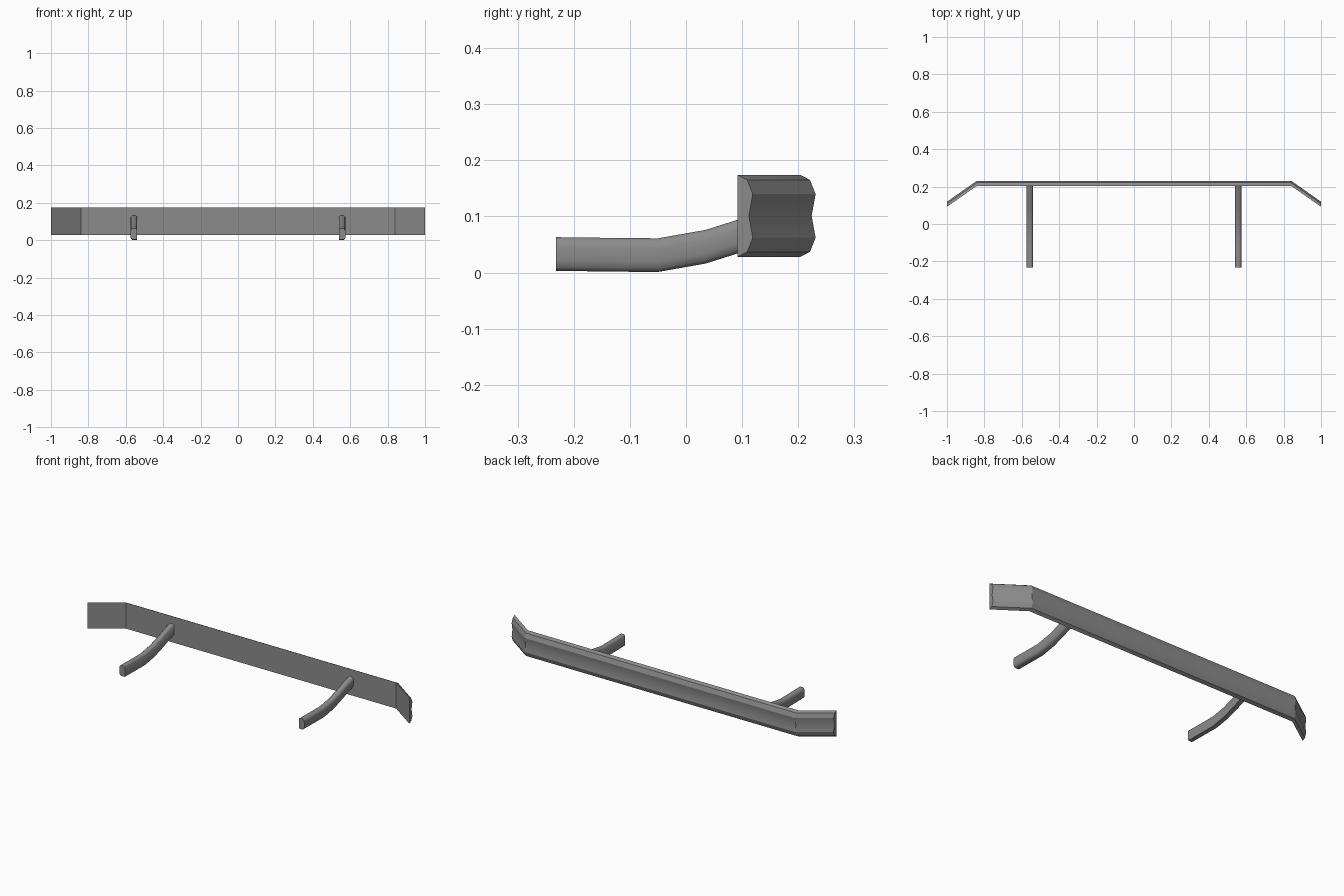
import bpy
import bmesh
import math

cube = bpy.data.objects.get("Cube")
if cube:
    bpy.data.objects.remove(cube, do_unlink=True)

steel = bpy.data.materials.new("grey steel")
steel.use_nodes = True
colour = (0.26, 0.26, 0.26, 1)
steel.diffuse_color = colour
steel.node_tree.nodes["Principled BSDF"].inputs["Base Color"].default_value = colour


def loft(name, sections, angle):
    """Skin equal-sized closed sections and cap both ends."""
    bm = bmesh.new()
    rings = [[bm.verts.new(p) for p in s] for s in sections]
    n = len(rings[0])
    for a, b in zip(rings, rings[1:]):
        for i in range(n):
            j = (i + 1) % n
            bm.faces.new((a[i], a[j], b[j], b[i]))
    bm.faces.new(rings[0])
    bm.faces.new(rings[-1])
    bmesh.ops.recalc_face_normals(bm, faces=bm.faces)
    mesh = bpy.data.meshes.new(name)
    bm.to_mesh(mesh)
    bm.free()
    mesh.materials.append(steel)
    obj = bpy.data.objects.new(name, mesh)
    bpy.context.collection.objects.link(obj)
    bpy.ops.object.select_all(action="DESELECT")
    obj.select_set(True)
    bpy.context.view_layer.objects.active = obj
    bpy.ops.object.shade_smooth_by_angle(angle=math.radians(angle))
    return obj


# Bumper bar: flat front, grooved back, swept forward at both ends
half = [(0.0, 0.073), (0.017, 0.064), (0.027, 0.039)]
profile = half + [(0.02, 0.0)] + [(y, -z) for y, z in reversed(half)]
path = [(-1, 0.092), (-0.84, 0.204), (0.84, 0.204), (1, 0.092)]
loft("bumper_bar",
     [[(x, y + dy, 0.101 + dz) for dy, dz in profile] for x, y in path], 25)

# Mounting arms: rounded on the outer side, flat on the inner side
arm_path = [(-0.232, 0.033), (-0.115, 0.0315), (-0.05, 0.031),
            (0.035, 0.046), (0.092, 0.064), (0.15, 0.085), (0.206, 0.103)]
arm_profile = [(-0.016, -0.03), (0.008, -0.03), (0.015, -0.024),
               (0.018, -0.012), (0.018, 0.012), (0.015, 0.024),
               (0.008, 0.03), (-0.01, 0.03), (-0.016, 0.024)]
for side, name in ((1, "left_mounting_arm"), (-1, "right_mounting_arm")):
    loft(name,
         [[(side * (0.557 + dx), y, z + dz) for dx, dz in arm_profile]
          for y, z in arm_path], 50)
